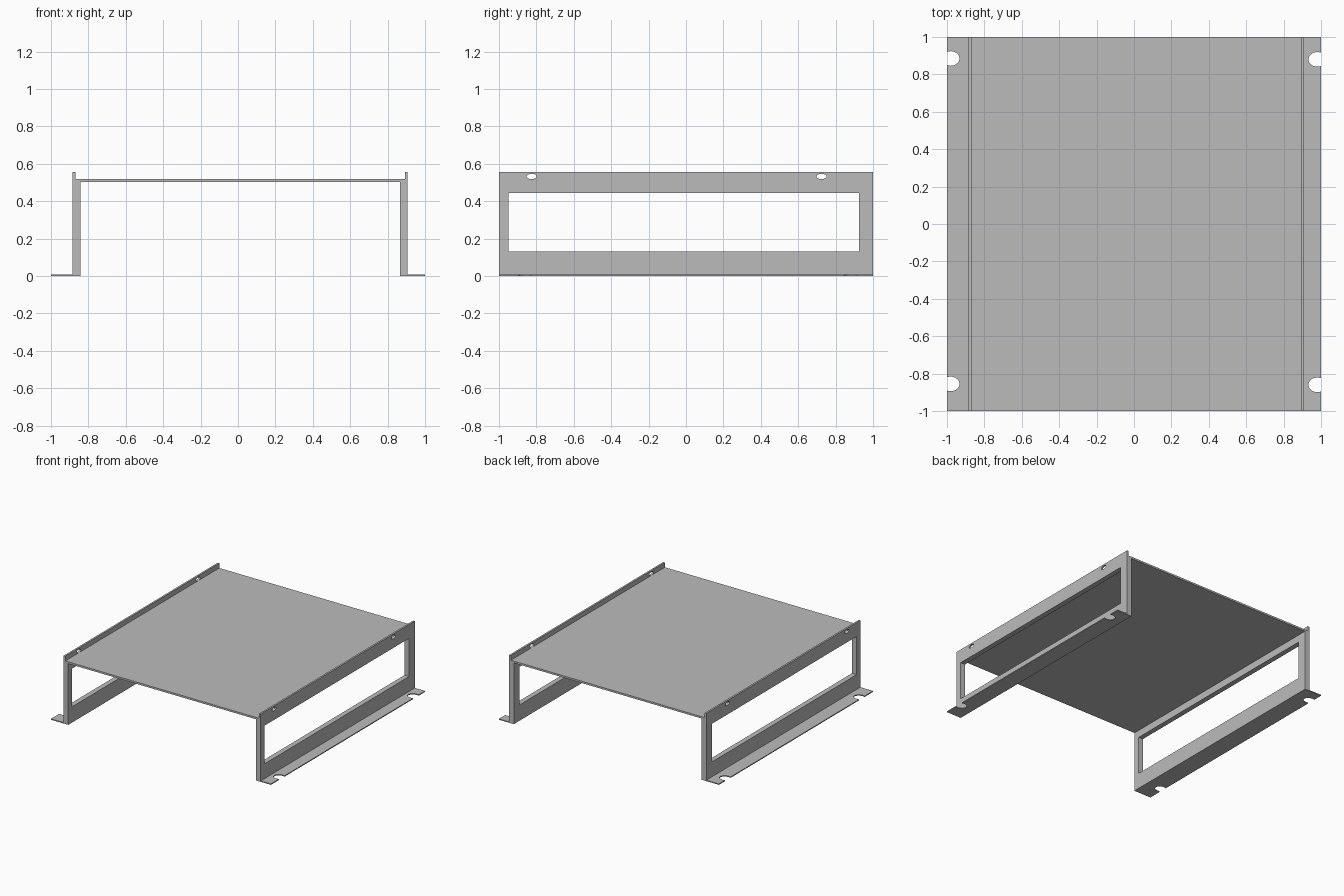
import bpy, bmesh
from mathutils import Matrix

if "Cube" in bpy.data.objects:
    bpy.data.objects.remove(bpy.data.objects["Cube"], do_unlink=True)

grey = bpy.data.materials.new("grey metal")
grey.use_nodes = True
colour = (0.5, 0.5, 0.5, 1)
grey.diffuse_color = colour
grey.node_tree.nodes["Principled BSDF"].inputs["Base Color"].default_value = colour


def finish(name, bm):
    mesh = bpy.data.meshes.new(name)
    bmesh.ops.recalc_face_normals(bm, faces=bm.faces)
    bm.to_mesh(mesh)
    bm.free()
    mesh.materials.append(grey)
    obj = bpy.data.objects.new(name, mesh)
    bpy.context.collection.objects.link(obj)
    return obj


def box(name, x, y, z):
    bm = bmesh.new()
    centre = [sum(r) / 2 for r in (x, y, z)]
    size = [abs(r[1] - r[0]) for r in (x, y, z)]
    bmesh.ops.create_cube(bm, size=1, matrix=Matrix.Translation(centre) @ Matrix.Diagonal((*size, 1)))
    return finish(name, bm)


def oval(name, centre, radii, depth, axis):
    # Elliptical cylinder along z, or turned to run along x
    bm = bmesh.new()
    turn = Matrix.Rotation(1.5707963, 4, 'Y') if axis == 'X' else Matrix()
    matrix = Matrix.Translation(centre) @ turn @ Matrix.Diagonal((*radii, 1, 1))
    bmesh.ops.create_cone(bm, cap_ends=True, segments=32, radius1=1, radius2=1, depth=depth, matrix=matrix)
    return finish(name, bm)


def extrude_profile(name, points):
    # Closed xz outline swept along the full depth
    bm = bmesh.new()
    face = bm.faces.new([bm.verts.new((x, -1, z)) for x, z in points])
    swept = bmesh.ops.extrude_face_region(bm, geom=[face])["geom"]
    bmesh.ops.translate(bm, vec=(0, 2, 0), verts=[v for v in swept if isinstance(v, bmesh.types.BMVert)])
    return finish(name, bm)


def cut(obj, cutters):
    for cutter in cutters:
        cutter.hide_render = True
        mod = obj.modifiers.new("cut", 'BOOLEAN')
        mod.operation = 'DIFFERENCE'
        mod.solver = 'EXACT'
        mod.object = cutter
        bpy.context.view_layer.objects.active = obj
        bpy.ops.object.modifier_apply(modifier=mod.name)
        bpy.data.objects.remove(cutter, do_unlink=True)


# Shelf plate between the two upright lips
box("shelf_plate", (-0.87, 0.892), (-1, 1), (0.503, 0.518))

for side, s, outer, slots in (("right", -1, 0.885, (-0.855, 0.885)),
                              ("left", 1, 0.907, (-0.86, 0.88))):
    inner, lip = outer - 0.042, outer - 0.015
    # Side wall, lip and foot flange as one bent section
    profile = [(1, 0), (1, 0.008), (outer, 0.008), (outer, 0.557),
               (lip, 0.557), (lip, 0.503), (inner, 0.503), (inner, 0)]
    wall = extrude_profile(side + "_side_frame", [(s * x, z) for x, z in profile])
    # Large window, lip holes and open mounting slots
    cutters = [box("window_cutter", (s * 0.7, s * 0.95), (-0.95, 0.925), (0.13, 0.443))]
    cutters += [oval("hole_cutter", (s * outer, y, 0.532), (0.014, 0.027), 0.2, 'X') for y in (-0.825, 0.725)]
    cutters += [oval("slot_cutter", (s * 0.98, y, 0), (0.047, 0.039), 0.2, 'Z') for y in slots]
    cut(wall, cutters)
